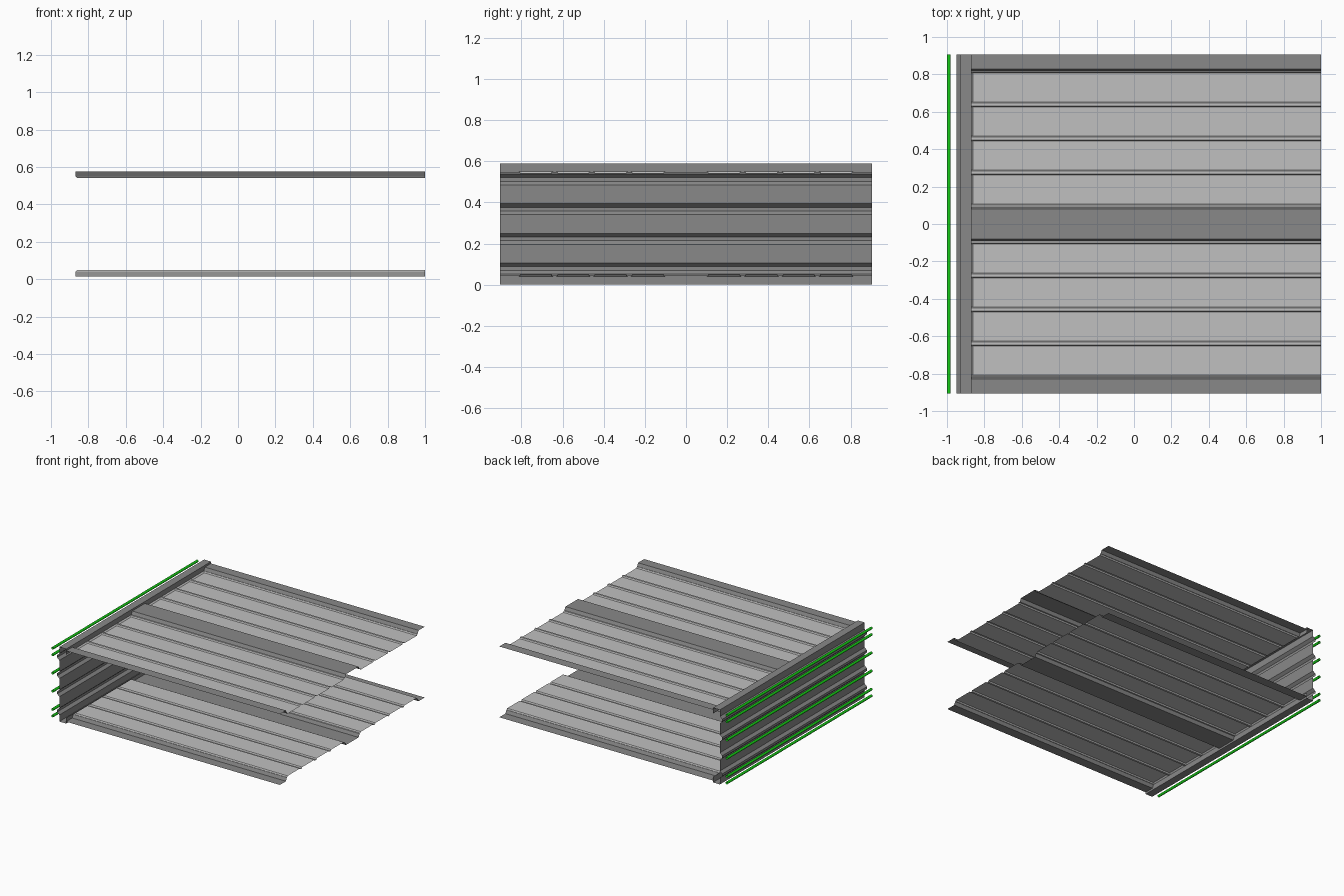
import bpy, bmesh, math

if "Cube" in bpy.data.objects:
    bpy.data.objects.remove(bpy.data.objects["Cube"])

W = 0.905          # half length of the extruded parts along y
MID = 0.295        # middle height, decks and wall mirror about it
X0, X1 = -0.87, 1.0


def material(name, rgb):
    m = bpy.data.materials.new(name)
    m.diffuse_color = (*rgb, 1)
    m.use_nodes = True
    m.node_tree.nodes["Principled BSDF"].inputs["Base Color"].default_value = m.diffuse_color
    return m


LIGHT = material("light_grey", (0.53, 0.53, 0.53))
DARK = material("mid_grey", (0.25, 0.25, 0.25))
GREEN = material("green", (0.008, 0.6, 0.008))


def loft(name, rows, mats, pick=lambda c: 0, closed=False, flip=False):
    """Open sheet spanned between rows of points."""
    bm = bmesh.new()
    vs = [[bm.verts.new(p) for p in r] for r in rows]
    n = len(rows[0])
    for a, b in zip(vs, vs[1:]):
        for i in range(n if closed else n - 1):
            j = (i + 1) % n
            q = [a[i], b[i], b[j], a[j]]
            f = bm.faces.new(q[::-1] if flip else q)
            f.material_index = pick(f.calc_center_median())
    me = bpy.data.meshes.new(name)
    bm.to_mesh(me)
    bm.free()
    for m in mats:
        me.materials.append(m)
    ob = bpy.data.objects.new(name, me)
    bpy.context.collection.objects.link(ob)
    return ob


# deck cross-section: height above mid for flanges, ribs and recessed pans
FLANGE, BASE, PAN = 0.28, 0.255, 0.246
half = [(0.079, FLANGE), (0.091, BASE), (0.100, BASE)]
for c in (0.185, 0.367, 0.548, 0.730):
    half += [(c - 0.083, BASE), (c - 0.077, PAN), (c + 0.077, PAN), (c + 0.083, BASE)]
half += [(0.817, BASE), (0.829, FLANGE), (W, FLANGE)]
section = [(-y, z) for y, z in reversed(half)] + half


def is_light(c):
    # pans and ribs are light, raised flanges and their slopes are mid grey
    return 0 if 0.0905 < abs(c.y) < 0.8175 else 1


# roof and floor decks, pans closed by a small slope at the wall end
for name, s in (("top_deck", 1), ("bottom_deck", -1)):
    rows = [[(X0, y, MID + s * max(z, BASE)) for y, z in section]]
    rows += [[(x, y, MID + s * z) for y, z in section] for x in (X0 + 0.01, X1)]
    loft(name, rows, [LIGHT, DARK], is_light)

# ribbed side wall with channel flanges and lips
WEB, RIDGE = -0.93, -0.95
RIBS = [MID + 0.144 * k for k in (-1.5, -0.5, 0.5, 1.5)]
prof = [(X0, 0.045), (X0, 0), (WEB, 0)]
for c in RIBS:
    prof += [(WEB, c - 0.027), (RIDGE, c - 0.009), (RIDGE, c + 0.009), (WEB, c + 0.027)]
prof += [(WEB, 0.59), (X0, 0.59), (X0, 0.545)]
loft("side_wall", [[(x, y, z) for x, z in prof] for y in (-W, W)], [DARK])

# open round rods outside the wall
R, N = 0.01, 12
for i, zc in enumerate([MID - 0.268] + RIBS + [MID + 0.268]):
    ring = [(-0.99 + R * math.cos(2 * math.pi * k / N), zc + R * math.sin(2 * math.pi * k / N))
            for k in range(N)]
    rod = loft(f"rod_{i + 1}", [[(x, y, z) for x, z in ring] for y in (-W, W)],
               [GREEN], closed=True, flip=True)
    for p in rod.data.polygons:
        p.use_smooth = True
